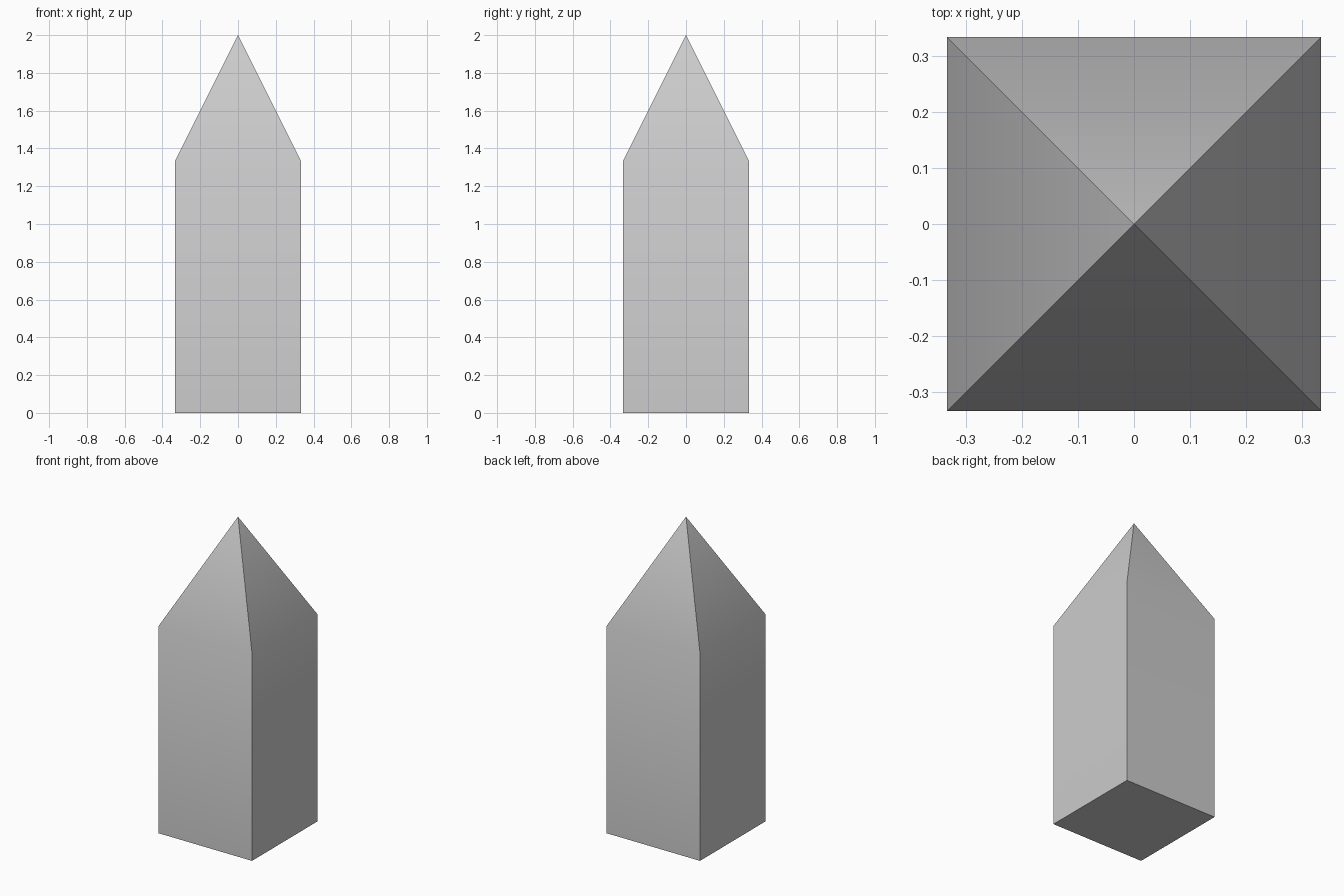
import bpy, bmesh, math
from mathutils import Matrix, Vector

if "Cube" in bpy.data.objects:
    bpy.data.objects.remove(bpy.data.objects["Cube"])

HALF = 1 / 3       # half width of the square shaft
SHOULDER = 4 / 3   # height where the point starts
TIP = 2.0          # total height

bm = bmesh.new()

# Square shaft standing on the ground
bmesh.ops.create_cube(bm, size=1, matrix=Matrix.Translation((0, 0, SHOULDER / 2))
                      @ Matrix.Diagonal((2 * HALF, 2 * HALF, SHOULDER, 1)))

# Pyramid point: poke the top face and raise its centre
top = max(bm.faces, key=lambda f: f.calc_center_median().z)
tip = bmesh.ops.poke(bm, faces=[top])["verts"][0]
tip.co = Vector((0, 0, TIP))
bm.normal_update()

mesh = bpy.data.meshes.new("pointed_post")
bm.to_mesh(mesh)
bm.free()
post = bpy.data.objects.new("pointed_post", mesh)
bpy.context.collection.objects.link(post)

# Soft shoulder, sharp corners
bpy.context.view_layer.objects.active = post
post.select_set(True)
bpy.ops.object.shade_smooth_by_angle(angle=math.radians(30))
